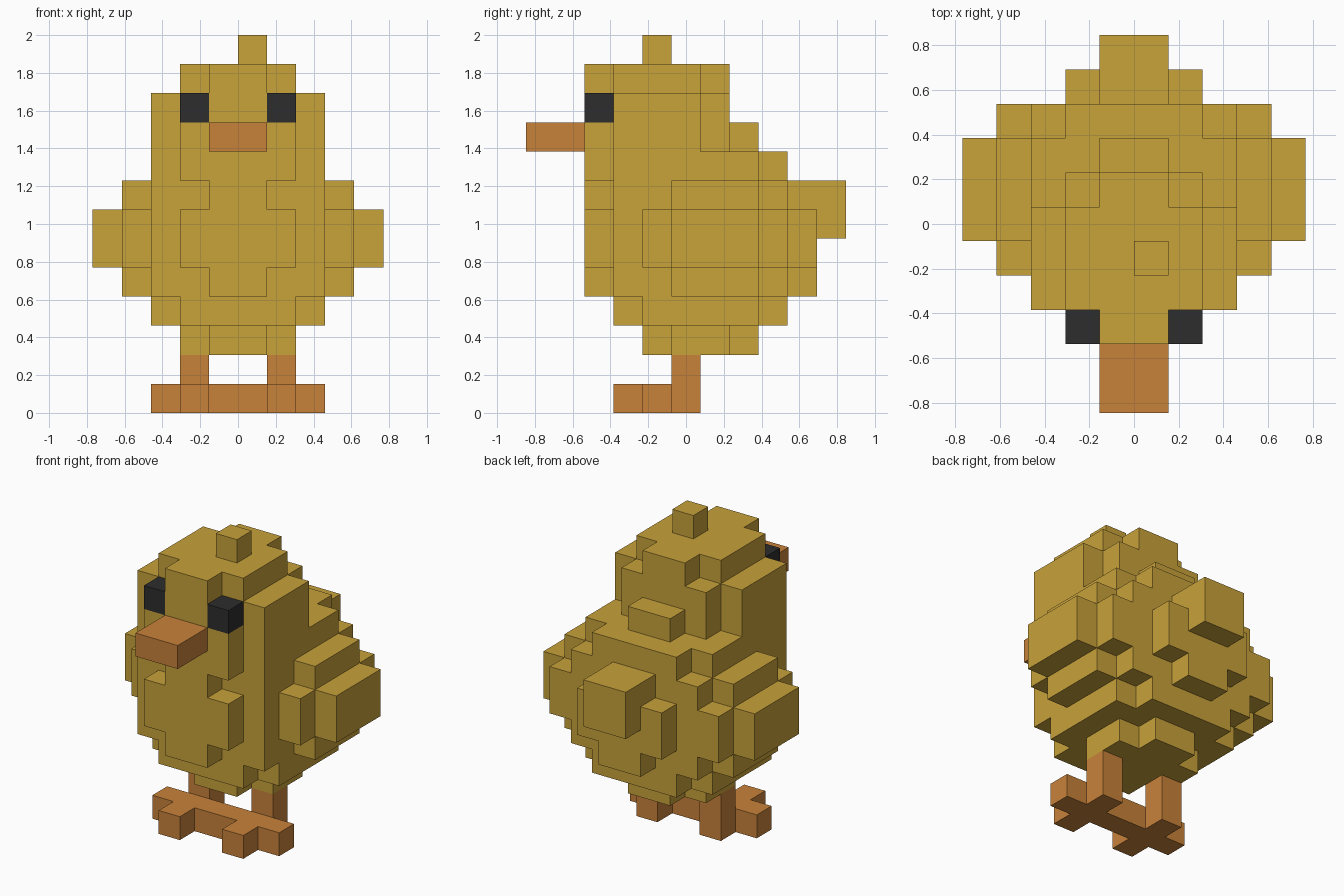
import bpy
import bmesh
import math
from itertools import product
from mathutils import Vector

if "Cube" in bpy.data.objects:
    bpy.data.objects.remove(bpy.data.objects["Cube"], do_unlink=True)

UNIT = 2 / 13                 # one block
ORIGIN = Vector((0, 5.5, 0))  # block grid origin: y counts back from the beak tip


def material(name, rgb):
    mat = bpy.data.materials.new(name)
    mat.use_nodes = True
    color = (*rgb, 1)
    mat.diffuse_color = color
    mat.node_tree.nodes["Principled BSDF"].inputs["Base Color"].default_value = color
    return mat


yellow = material("yellow_feathers", (0.58, 0.36, 0.042))
orange = material("orange_skin", (0.58, 0.225, 0.042))
black = material("black_eye", (0.026, 0.026, 0.026))


def build(name, mat, boxes):
    """Fuse boxes of blocks (x0, x1, y0, y1, z0, z1) into one clean shell."""
    cells = set()
    for x0, x1, y0, y1, z0, z1 in boxes:
        cells.update(product(range(x0, x1), range(y0, y1), range(z0, z1)))
    bm = bmesh.new()
    for cell in sorted(cells):
        center = Vector(cell) + Vector((0.5, 0.5, 0.5))
        for axis, sign in product(range(3), (-1, 1)):
            normal = Vector((0, 0, 0))
            normal[axis] = sign
            neighbour = tuple(int(c + n) for c, n in zip(cell, normal))
            if neighbour in cells:
                continue
            # Only the outer sides of the blocks become faces
            u = Vector((0, 0, 0))
            u[(axis + 1) % 3] = 0.5
            v = normal.cross(u)
            mid = center + normal / 2
            corners = (mid - u - v, mid + u - v, mid + u + v, mid - u + v)
            bm.faces.new([bm.verts.new((c - ORIGIN) * UNIT) for c in corners])
    bmesh.ops.remove_doubles(bm, verts=bm.verts, dist=UNIT / 100)
    bmesh.ops.dissolve_limit(bm, angle_limit=math.radians(1),
                             verts=bm.verts, edges=bm.edges)
    mesh = bpy.data.meshes.new(name)
    bm.to_mesh(mesh)
    bm.free()
    mesh.materials.append(mat)
    obj = bpy.data.objects.new(name, mesh)
    bpy.context.collection.objects.link(obj)
    return obj


def centred(*boxes):
    """Boxes given by half width instead of two x limits."""
    return [(-w, w, *rest) for w, *rest in boxes]


def mirrored(*boxes):
    return [(-x1, -x0, *rest) for x0, x1, *rest in boxes]


# Body: core, stepped underside and shoulders, chest and rump panels
body = centred((3, 3, 9, 4, 8),
               (3, 4, 8, 3, 4), (2, 3, 9, 3, 4),
               (3, 3, 8, 8, 9), (2, 3, 9, 8, 9))
for front in (2, 9):
    body += centred((2, front, front + 1, 5, 7), (1, front, front + 1, 4, 8))
body += centred((2, 2, 3, 8, 9))
build("body", yellow, body)
build("belly", yellow, centred((2, 5, 7, 2, 3), (1, 4, 8, 2, 3)))
build("tail", yellow, centred((1, 9, 11, 6, 8)))

# Head: face, cheeks, stepped back and crown
build("head", yellow, centred((3, 3, 6, 9, 11), (2, 2, 3, 9, 10), (1, 2, 3, 10, 12),
                              (2, 6, 7, 9, 11), (1, 7, 8, 9, 10),
                              (2, 3, 6, 11, 12), (1, 6, 7, 11, 12)))
build("head_tuft", yellow, [(0, 1, 4, 5, 12, 13)])
build("beak", orange, centred((1, 0, 2, 9, 10)))

# Wings and eyes on both sides
wing = [(3, 4, 4, 9, 5, 7), (3, 4, 5, 8, 4, 8)]
wing_tip = [(4, 5, 5, 8, 5, 7)]
eye = [(1, 2, 2, 3, 10, 11)]
for part, mat, boxes in (("wing", yellow, wing), ("wing_tip", yellow, wing_tip),
                         ("eye", black, eye)):
    build("left_" + part, mat, boxes)
    build("right_" + part, mat, mirrored(*boxes))

# Legs, toes and the bar that joins the feet
foot = [(1, 2, 5, 6, 0, 2), (1, 2, 3, 4, 0, 1)]
build("legs_and_feet", orange, foot + mirrored(*foot) + centred((3, 4, 5, 0, 1)))
